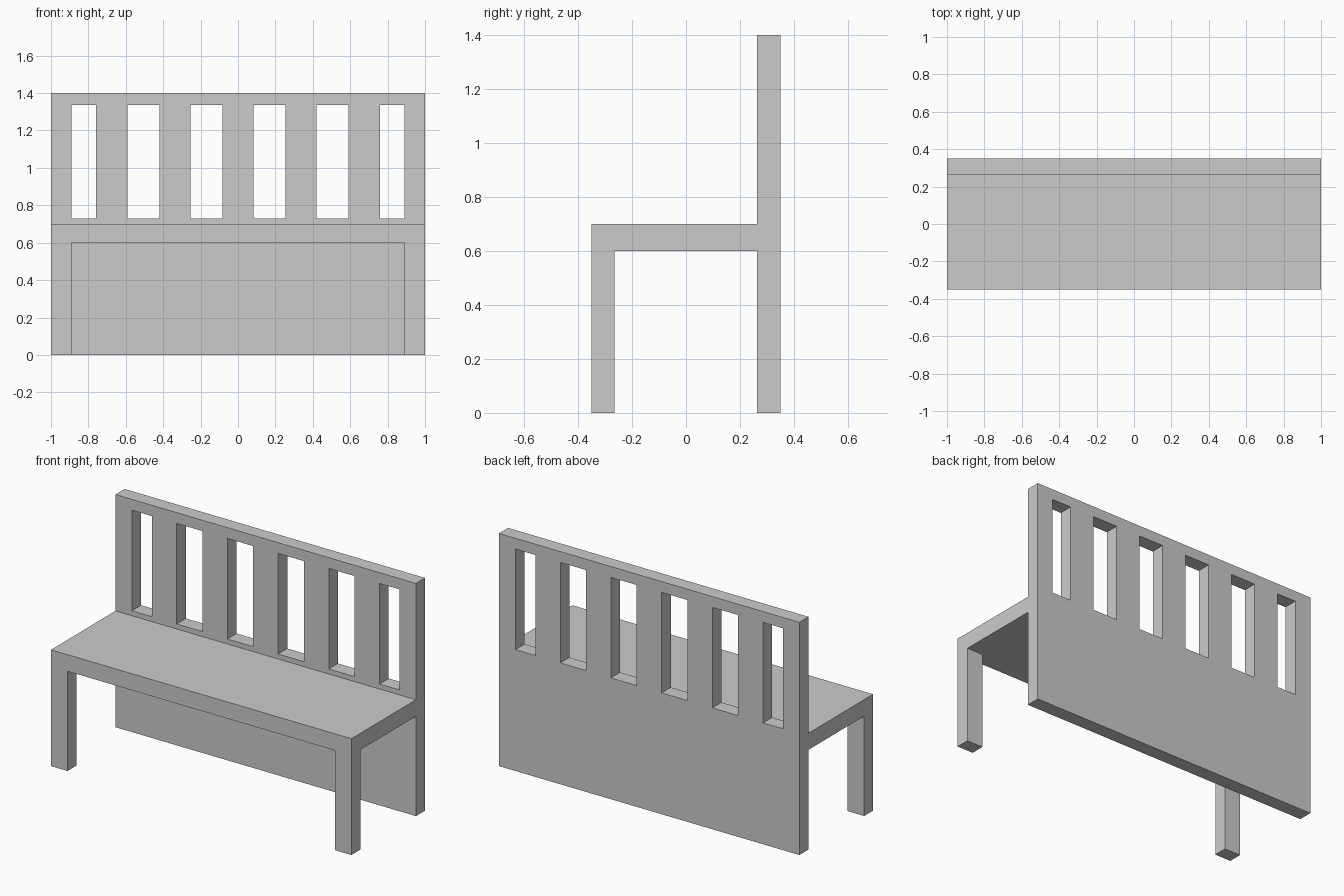
import bpy, bmesh

if "Cube" in bpy.data.objects:
    bpy.data.objects.remove(bpy.data.objects["Cube"])


def prism(name, profile, x0, x1):
    """Solid made by sweeping a (y, z) profile from x0 to x1."""
    bm = bmesh.new()
    face = bm.faces.new([bm.verts.new((x0, y, z)) for y, z in profile])
    swept = bmesh.ops.extrude_face_region(bm, geom=[face])["geom"]
    for v in swept:
        if isinstance(v, bmesh.types.BMVert):
            v.co.x = x1
    # the start cap may be dropped by the extrusion, so close the end if open
    bmesh.ops.holes_fill(bm, edges=[e for e in bm.edges if e.is_boundary], sides=0)
    bmesh.ops.recalc_face_normals(bm, faces=bm.faces)
    mesh = bpy.data.meshes.new(name)
    bm.to_mesh(mesh)
    bm.free()
    obj = bpy.data.objects.new(name, mesh)
    bpy.context.collection.objects.link(obj)
    return obj


def cut(target, x0, x1, y0, y1, z0, z1):
    """Cut a box-shaped opening through the target."""
    cutter = prism("cutter", [(y0, z0), (y1, z0), (y1, z1), (y0, z1)], x0, x1)
    cutter.hide_render = True
    mod = target.modifiers.new("opening", "BOOLEAN")
    mod.operation, mod.solver, mod.object = "DIFFERENCE", "EXACT", cutter
    bpy.context.view_layer.objects.active = target
    bpy.ops.object.modifier_apply(modifier=mod.name)
    bpy.data.objects.remove(cutter, do_unlink=True)


HALF, POST = 1.0, 0.89          # half width, inner edge of the legs and end posts
FRONT, LEG_BACK, PANEL, BACK = -0.35, -0.265, 0.263, 0.35
UNDER, SEAT, TOP = 0.6, 0.7, 1.4

# Bench body: side profile of front legs, seat and back panel
bench = prism("bench", [
    (FRONT, 0), (LEG_BACK, 0), (LEG_BACK, UNDER), (PANEL, UNDER),
    (PANEL, 0), (BACK, 0), (BACK, TOP), (PANEL, TOP),
    (PANEL, SEAT), (FRONT, SEAT)], -HALF, HALF)

# Gap between the two front legs
cut(bench, -POST, POST, FRONT - 0.1, 0, -0.1, UNDER)

# Slots between five evenly spaced back slats
PITCH, SLAT = 0.3375, 0.166
edges = [-POST]
for i in range(-2, 3):
    edges += [i * PITCH - SLAT / 2, i * PITCH + SLAT / 2]
edges.append(POST)
for x0, x1 in zip(edges[::2], edges[1::2]):
    cut(bench, x0, x1, PANEL - 0.1, BACK + 0.1, 0.73, 1.335)
